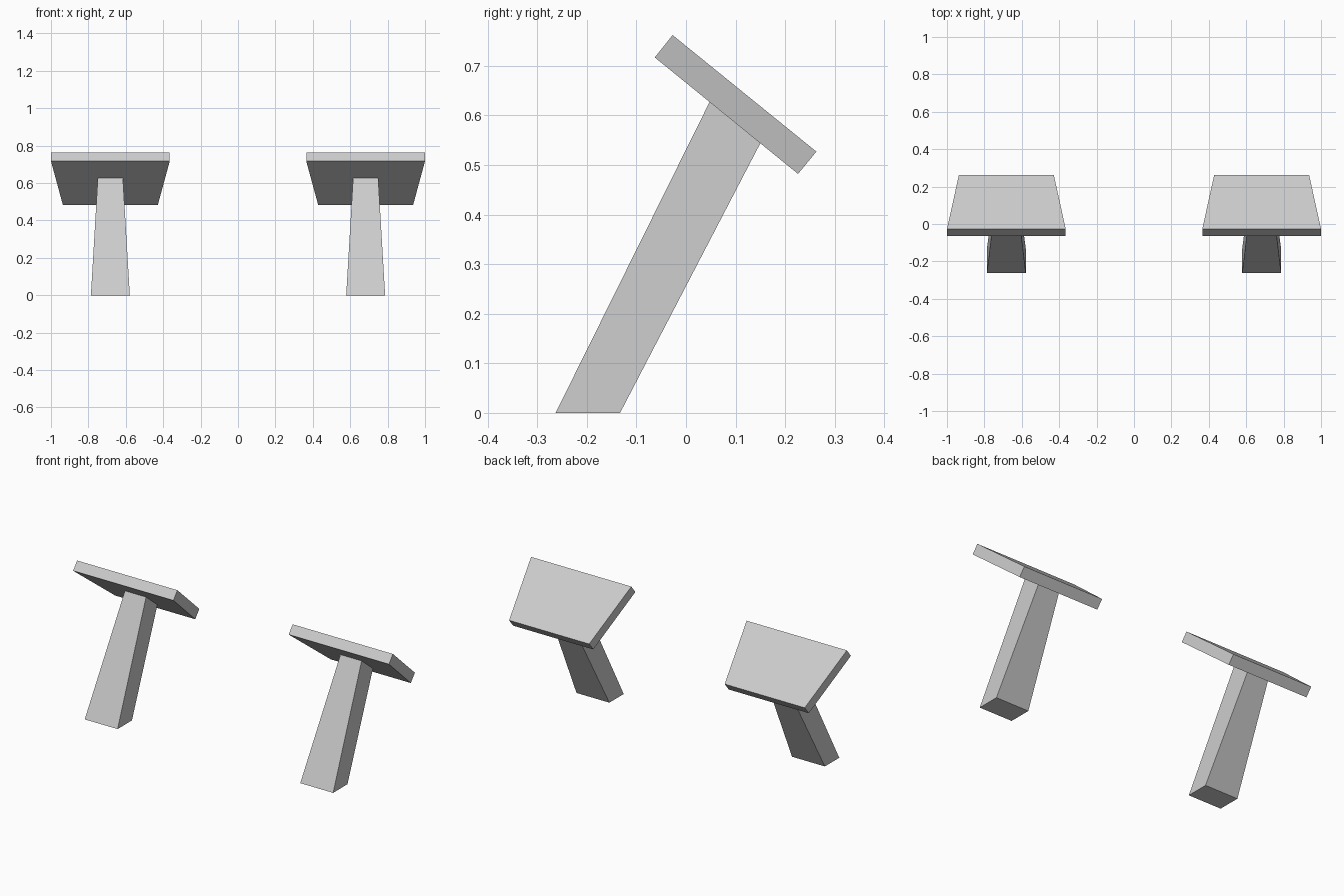
import bpy, bmesh

if "Cube" in bpy.data.objects:
    bpy.data.objects.remove(bpy.data.objects["Cube"])

CX = 0.6825  # distance of each stand from the centre line


def prism(name, section, side):
    """Closed four-sided solid: section lists (y, z, half width) around its side profile."""
    bm = bmesh.new()
    left = [bm.verts.new((side * CX - w, y, z)) for y, z, w in section]
    right = [bm.verts.new((side * CX + w, y, z)) for y, z, w in section]
    bm.faces.new(left)
    bm.faces.new(right[::-1])
    n = len(section)
    for i in range(n):
        j = (i + 1) % n
        bm.faces.new((left[i], right[i], right[j], left[j]))
    bmesh.ops.recalc_face_normals(bm, faces=bm.faces)
    mesh = bpy.data.meshes.new(name)
    bm.to_mesh(mesh)
    bm.free()
    bpy.context.collection.objects.link(bpy.data.objects.new(name, mesh))


# Leaning tapered leg, its top cut to meet the plate
leg = [(-0.263, 0, 0.104), (-0.133, 0, 0.104), (0.150, 0.544, 0.067), (0.048, 0.628, 0.067)]

# Tilted plate, narrower along its lower back edge
plate = [(-0.063, 0.717, 0.3175), (0.226, 0.482, 0.2535), (0.263, 0.527, 0.2535), (-0.027, 0.762, 0.3175)]

for label, side in (("left", -1), ("right", 1)):
    prism(label + "_leg", leg, side)
    prism(label + "_plate", plate, side)
